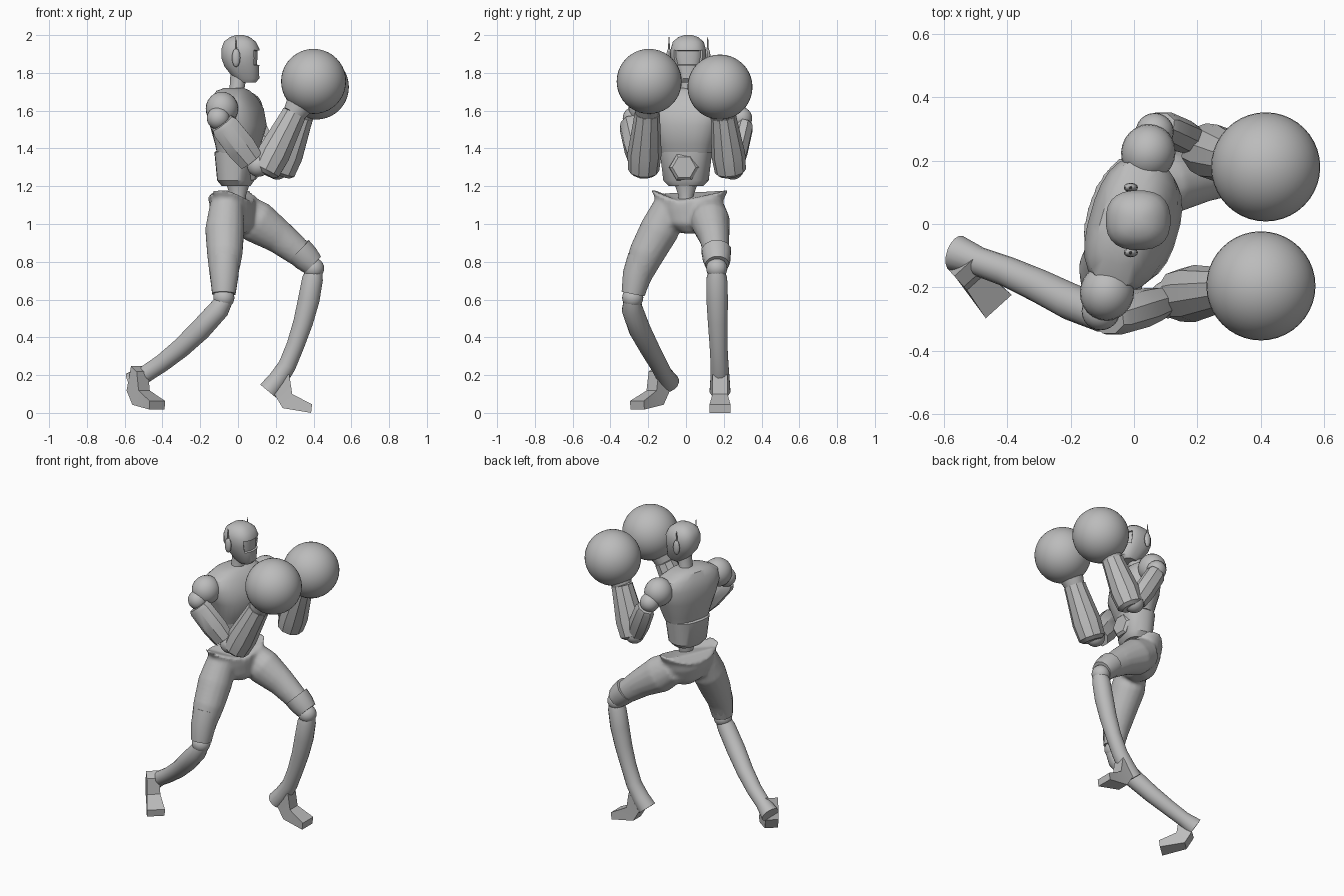
import bpy, bmesh, math
from mathutils import Vector, Matrix

if "Cube" in bpy.data.objects:
    bpy.data.objects.remove(bpy.data.objects["Cube"], do_unlink=True)

grey = bpy.data.materials.new("plain_grey")
grey.use_nodes = True
COLOR = (0.5, 0.5, 0.5, 1)
grey.diffuse_color = COLOR
grey.node_tree.nodes["Principled BSDF"].inputs["Base Color"].default_value = COLOR
YAW = math.radians(-16)


def finish(name, bm, angle=35):
    """Turn a bmesh into a shaded object."""
    bmesh.ops.recalc_face_normals(bm, faces=bm.faces)
    mesh = bpy.data.meshes.new(name)
    bm.to_mesh(mesh)
    bm.free()
    obj = bpy.data.objects.new(name, mesh)
    bpy.context.collection.objects.link(obj)
    mesh.materials.append(grey)
    bpy.ops.object.select_all(action="DESELECT")
    obj.select_set(True)
    bpy.context.view_layer.objects.active = obj
    bpy.ops.object.shade_smooth_by_angle(angle=math.radians(angle))
    return obj


def power(v, e):
    return math.copysign(abs(v) ** e, v)


def skin(bm, loops):
    """Bridge rings of points and cap both ends."""
    rows = [[bm.verts.new(p) for p in loop] for loop in loops]
    n = len(rows[0])
    for a, b in zip(rows, rows[1:]):
        for i in range(n):
            j = (i + 1) % n
            bm.faces.new((a[i], a[j], b[j], b[i]))
    bm.faces.new(rows[0][::-1])
    bm.faces.new(rows[-1])


def stack(bm, rings, yaw=0, sides=24, e=1.0, saddle=0):
    """Level rings (x, y, z, depth, width); saddle lifts the sides of the last ring."""
    loops = []
    for k, (x, y, z, rx, ry) in enumerate(rings):
        lift = saddle if k == len(rings) - 1 else 0
        loop = []
        for i in range(sides):
            t = math.tau * (i + 0.5) / sides
            c, s = power(math.cos(t), e), power(math.sin(t), e)
            p = Matrix.Rotation(yaw, 3, "Z") @ Vector((c * rx, s * ry, 0))
            loop.append(p + Vector((x, y, z + lift * (s * s - 0.5))))
        loops.append(loop)
    skin(bm, loops)


def tube(bm, rings, sides=16, flat=1.0):
    """Rings (x, y, z, radius) square to their path; flat squeezes them in y."""
    pts = [Vector(r[:3]) for r in rings]
    loops = []
    for k, p in enumerate(pts):
        tan = (pts[min(k + 1, len(pts) - 1)] - pts[max(k - 1, 0)]).normalized()
        u = Vector((0, 1, 0)).cross(tan).normalized()
        v = tan.cross(u)
        r = rings[k][3]
        loops.append([p + u * r * math.cos(t) + v * r * flat * math.sin(t)
                      for t in (math.tau * (i + 0.5) / sides for i in range(sides))])
    skin(bm, loops)


def make_tube(name, rings, sides=16, flat=1.0):
    bm = bmesh.new()
    tube(bm, rings, sides, flat)
    return finish(name, bm)


def make_stack(name, rings, **kw):
    bm = bmesh.new()
    stack(bm, rings, **kw)
    return finish(name, bm)


def ball(name, center, r, scale=(1, 1, 1), yaw=0, seg=24):
    bm = bmesh.new()
    bmesh.ops.create_uvsphere(bm, u_segments=seg, v_segments=seg // 2, radius=r)
    m = Matrix.Translation(center) @ Matrix.Rotation(yaw, 4, "Z") @ Matrix.Diagonal((*scale, 1))
    bmesh.ops.transform(bm, matrix=m, verts=bm.verts)
    return finish(name, bm)


# Head with a sunken visor
bm = bmesh.new()
stack(bm, [(.05, .012, 1.75, .045, .04), (.045, .012, 1.77, .068, .055),
           (.02, .012, 1.835, .093, .08), (.013, .012, 1.88, .102, .094),
           (.013, .012, 1.925, .102, .094), (.01, .012, 1.965, .085, .082),
           (.01, .012, 1.99, .052, .052), (.01, .012, 2.0, .02, .02)], e=0.8)
bm.normal_update()
visor = [f for f in bm.faces if f.normal.x > 0.6 and 1.83 < f.calc_center_median().z < 1.93]
bmesh.ops.inset_region(bm, faces=visor, thickness=0.006, depth=0)
bmesh.ops.inset_region(bm, faces=visor, thickness=0.002, depth=-0.012)
finish("head", bm)

# Ear pods and antennas
for side, y in (("left", .115), ("right", -.09)):
    ball(side + "_ear_pod", (-.01, y, 1.88), .05, (.45, .3, 1), seg=12)
    make_tube(side + "_antenna", [(-.01, y, 1.9, .007), (-.012, y, 1.99, .002)], 6)

# Neck, chest, abdomen and belly plate
make_stack("neck", [(-.01, .01, 1.66, .055, .06), (-.005, .01, 1.72, .04, .045),
                    (.005, .01, 1.8, .045, .045)])
make_stack("chest", [(-.005, 0, 1.375, .098, .142), (0, 0, 1.42, .112, .155),
                     (.002, 0, 1.52, .14, .19), (-.01, 0, 1.61, .132, .215),
                     (-.02, 0, 1.67, .105, .2), (-.025, 0, 1.705, .08, .13),
                     (-.02, 0, 1.72, .05, .06)], yaw=YAW, e=0.8)
make_stack("abdomen", [(-.01, 0, 1.2, .07, .09), (-.012, 0, 1.23, .092, .12),
                       (-.01, 0, 1.38, .108, .138), (-.01, 0, 1.39, .09, .12)], yaw=YAW, e=0.8)
bm = bmesh.new()
tube(bm, [(.06, -.01, 1.3, .08), (.09, -.01, 1.3, .078), (.104, -.01, 1.3, .062)], 6)
front = max(bm.faces, key=lambda f: f.calc_center_median().x)
bmesh.ops.inset_region(bm, faces=[front], thickness=.01, depth=-.008)
finish("belly_plate", bm)
make_stack("waist", [(0, 0, 1.08, .05, .05), (0, 0, 1.15, .042, .04),
                     (0, 0, 1.25, .075, .075)])

# Pelvis fused with both thighs
bm = bmesh.new()
stack(bm, [(-.01, .03, .95, .05, .05), (-.02, .02, 1.0, .1, .13),
           (-.03, .02, 1.08, .115, .17), (-.03, .02, 1.13, .115, .185),
           (-.035, .02, 1.155, .12, .215)], yaw=YAW, saddle=.07)
tube(bm, [(-.06, -.08, 1.1, .09), (-.07, -.14, .97, .105), (-.07, -.21, .84, .095),
          (-.075, -.255, .73, .077), (-.075, -.28, .64, .064)])
tube(bm, [(0, .12, 1.08, .095), (.1, .13, 1.01, .115), (.22, .15, .93, .09),
          (.32, .16, .85, .075), (.39, .165, .795, .06)], flat=.9)
hips = finish("pelvis_and_thighs", bm)
remesh = hips.modifiers.new("fuse", "REMESH")
remesh.mode = "VOXEL"
remesh.voxel_size = .012
remesh.use_smooth_shade = True
soften = hips.modifiers.new("soften", "SMOOTH")
soften.factor = .5
soften.iterations = 5

# Thigh cuffs and knees
make_tube("left_thigh_cuff", [(.32, .16, .86, .08), (.36, .163, .82, .076), (.395, .165, .785, .064)], 12)
make_tube("right_thigh_cuff", [(-.07, -.23, .82, .082), (-.073, -.26, .73, .078), (-.075, -.28, .63, .064)], 12)
ball("left_knee", (.40, .163, .765), .056)
ball("right_knee", (-.075, -.282, .61), .056)

# Shins, flaring to a cut heel
make_tube("left_shin", [(.405, .163, .75, .045), (.395, .163, .71, .056), (.375, .165, .6, .058),
                        (.345, .168, .48, .053), (.305, .172, .36, .048), (.26, .178, .25, .048),
                        (.21, .18, .175, .052), (.16, .18, .115, .056)])
make_tube("right_shin", [(-.07, -.285, .6, .045), (-.1, -.285, .55, .056), (-.2, -.245, .44, .058),
                         (-.3, -.195, .345, .053), (-.4, -.15, .265, .048), (-.49, -.118, .205, .046),
                         (-.56, -.092, .16, .058)])


# Feet: a side profile widened towards the toe
def foot(name, origin, yaw):
    profile = [(-.01, .23), (-.045, .1), (0, .025), (.15, .0), (.155, .045), (.05, .1), (.035, .2)]
    bm = bmesh.new()
    loops = []
    for s in (-1, 1):
        loops.append([Vector((u, s * (.032 + .15 * max(0, u) if u > .1 else s * s * .04), z))
                      for u, z in profile])
    skin(bm, loops)
    m = Matrix.Translation(origin) @ Matrix.Rotation(yaw, 4, "Z")
    bmesh.ops.transform(bm, matrix=m, verts=bm.verts)
    bmesh.ops.triangulate(bm, faces=[f for f in bm.faces if len(f.verts) > 4])
    finish(name, bm)


foot("left_foot", (.237, .18, 0), 0)
foot("right_foot", (-.53, -.145, .018), math.radians(-48))

# Arms: shoulder cap, ball joint, upper arm, elbow, forearm and round glove
arms = {
    "left": ((.045, .225, 1.61), (.065, .29, 1.56), (.19, .26, 1.31), (.225, .235, 1.28),
             (.335, .198, 1.57), (.415, .18, 1.725), .065),
    "right": ((-.085, -.215, 1.61), (-.105, -.275, 1.56), (.07, -.25, 1.335), (.145, -.225, 1.285),
              (.298, -.205, 1.585), (.4, -.195, 1.755), .08),
}
for side, (cap, shoulder, elbow, low, wrist, fist, r) in arms.items():
    shoulder, elbow, low, wrist = map(Vector, (shoulder, elbow, low, wrist))
    ball(side + "_shoulder_cap", cap, .09, (.95, 1, 1), YAW)
    ball(side + "_shoulder_joint", shoulder, .06)
    out = Vector((0, .03 if side == "left" else -.03, 0))
    make_tube(side + "_upper_arm", [(*(shoulder.lerp(elbow, t) + out * (1 - t)), r * k)
                                    for t, k in ((.12, .85), (.2, 1), (.7, 1.05), (1, .9))], 8, .75)
    ball(side + "_elbow", elbow.lerp(low, .5), .06)
    make_tube(side + "_forearm", [(*low.lerp(wrist, t), k) for t, k in
                                  ((-.06, .06), (0, .083), (.3, .09), (.9, .07), (1, .068))], 10)
    make_tube(side + "_glove_cuff", [(*wrist, .062), (*wrist.lerp(Vector(fist), .5), .085)])
    ball(side + "_glove", fist, .172, seg=40)
